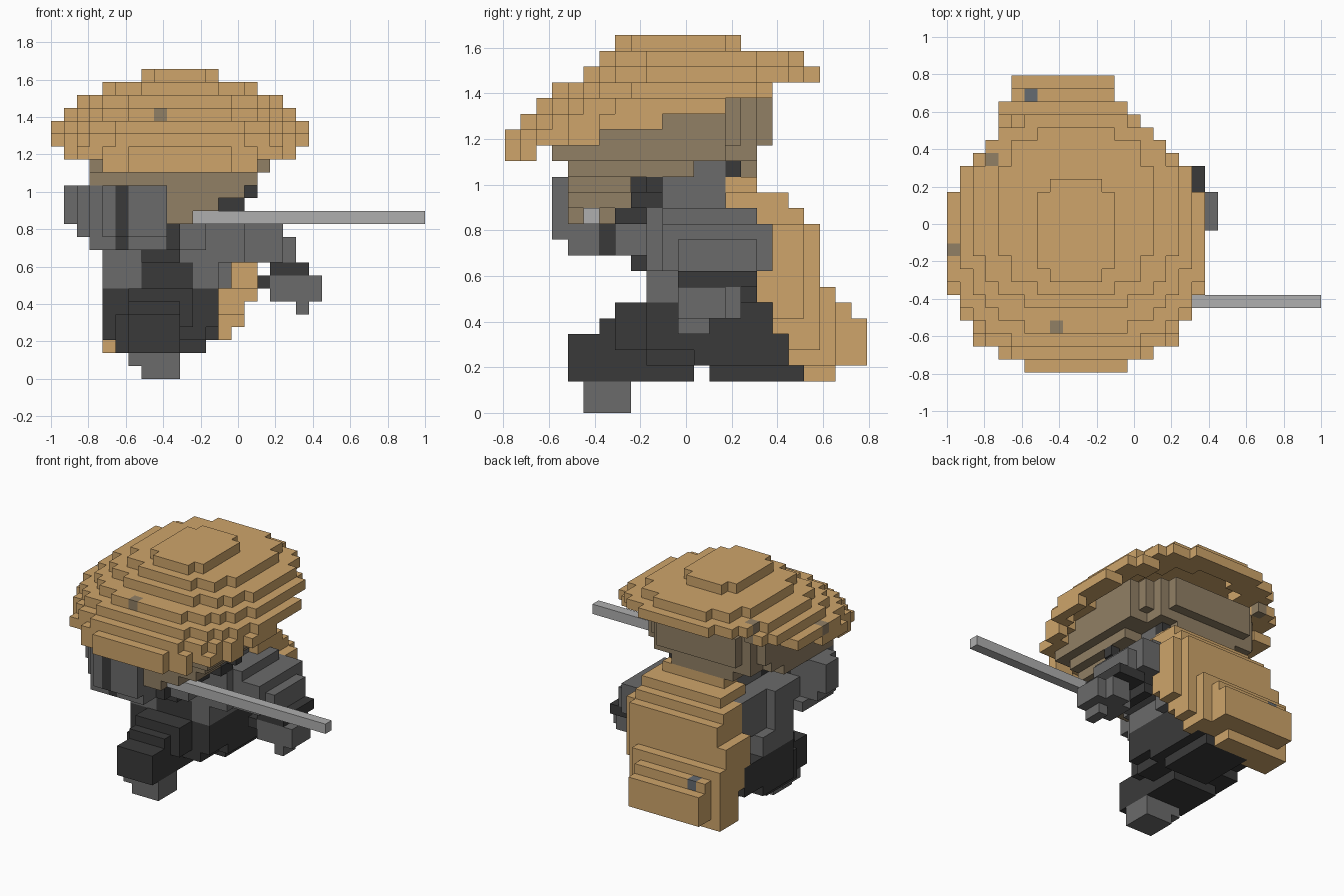
import bpy, bmesh, math
from mathutils import Vector

cube = bpy.data.objects.get("Cube")
if cube:
    bpy.data.objects.remove(cube, do_unlink=True)

U = 2 / 29                                    # size of one block
ORIGIN = Vector((-14.5, -11.5, 0))            # block grid corner


def material(name, rgb):
    m = bpy.data.materials.new(name)
    m.use_nodes = True
    m.diffuse_color = (*rgb, 1)
    bsdf = m.node_tree.nodes["Principled BSDF"]
    bsdf.inputs["Base Color"].default_value = (*rgb, 1)
    bsdf.inputs["Roughness"].default_value = 0.9
    return m


STRAW = material("straw", (0.62, 0.375, 0.145))
BROWN = material("dull_brown", (0.285, 0.215, 0.13))
GREY = material("grey_cloth", (0.147, 0.147, 0.147))
DARK = material("dark_cloth", (0.042, 0.042, 0.042))
STEEL = material("steel", (0.43, 0.43, 0.43))
SLATE = material("slate", (0.13, 0.147, 0.165))

parts = []                                    # (name, material, blocks)
taken = set()


def add(name, mat, blocks):
    """Claim the blocks that no earlier part uses."""
    free = set(blocks) - taken
    taken.update(free)
    parts.append((name, mat, free))


def boxes(*ranges):
    """Blocks filling boxes given as x0, x1, y0, y1, z0, z1."""
    return {(i, j, k) for a, b, c, d, e, f in ranges
            for i in range(a, b) for j in range(c, d) for k in range(e, f)}


# Specks set into the hat and cape
add("hat_specks", BROWN, {(8, 3, 20), (0, 9, 19), (3, 16, 20), (3, 16, 21)})
add("cape_speck", SLATE, {(6, 21, 6), (6, 21, 5)})

# Tilted straw hat: layer -> centre y, half x, half y, back limit
HAT = {23: (11, 3, 4, 15), 22: (12.5, 6, 6.5, 19), 21: (12.5, 8, 7.5, 20),
       20: (12, 9, 9, 17), 19: (10.5, 10, 8.5, 14), 18: (10, 10, 9, 10),
       17: (10, 10, 10, 6), 16: (10, 10, 10, 2)}


def in_layer(i, j, k, inset=0):
    if k not in HAT:
        return False
    cy, rx, ry, back = HAT[k]
    x, y = abs(i + .5 - 10) / (rx - inset + .2), abs(j + .5 - cy) / (ry - inset + .2)
    return x ** 2.3 + y ** 2.3 <= 1 and j < back - inset


add("straw_hat", STRAW, {(i, j, k) for k in HAT for i in range(20) for j in range(21)
                         if in_layer(i, j, k) and not in_layer(i, j, k + 1, 1.2)})

# Sword and the arm holding it
add("sword", STEEL, boxes((11, 29, 5, 6, 12, 13)))
add("right_cuff_band", DARK, boxes((5, 6, 3, 8, 11, 15), (5, 6, 4, 8, 10, 11)))
add("right_wrist", DARK, boxes((9, 10, 6, 7, 10, 12), (8, 10, 8, 9, 9, 11)))
add("right_forearm", GREY, boxes((4, 9, 3, 8, 11, 15), (3, 9, 4, 8, 11, 15),
                                 (2, 9, 5, 8, 11, 15), (1, 9, 6, 8, 12, 15),
                                 (3, 9, 4, 6, 10, 11), (3, 8, 6, 9, 10, 11),
                                 (10, 12, 7, 9, 10, 12), (9, 10, 7, 8, 10, 12)))

# Head with cut back corners and a narrow lower face
add("head", BROWN, {(i, j, k) for i, j, k in boxes(
    (3, 17, 4, 17, 17, 20), (3, 17, 3, 14, 16, 17), (4, 15, 14, 16, 16, 17),
    (3, 16, 4, 12, 15, 16), (6, 10, 12, 16, 15, 16), (10, 13, 15, 16, 15, 16),
    (4, 15, 4, 8, 14, 15), (4, 13, 4, 8, 13, 14), (9, 11, 4, 7, 12, 13))
    if i + j <= 29 and j - i <= 11})

# Left arm hanging by the side
add("left_cuff", DARK, boxes((17, 20, 11, 16, 8, 9), (16, 17, 11, 16, 7, 8)))
add("left_forearm", GREY, boxes((17, 21, 11, 14, 6, 8), (18, 20, 11, 15, 6, 8),
                                (19, 20, 11, 13, 5, 6)))
add("left_upper_arm", GREY, boxes((15, 18, 10, 17, 9, 12), (16, 19, 11, 16, 9, 11),
                                  (14, 16, 10, 16, 12, 13)))

# Torso, collar and belt
add("collar", DARK, boxes((7, 13, 7, 10, 12, 15), (13, 15, 8, 10, 13, 14),
                          (15, 16, 9, 10, 14, 15), (10, 14, 14, 15, 15, 16)))
add("belt", DARK, boxes((7, 11, 9, 10, 7, 9), (7, 9, 8, 9, 9, 10)))
add("right_upper_arm", GREY, boxes((4, 9, 7, 12, 10, 13), (4, 8, 9, 12, 8, 10)))
add("torso", GREY, boxes((5, 15, 9, 16, 9, 13), (4, 13, 9, 14, 7, 9),
                         (7, 14, 9, 14, 13, 15), (9, 14, 11, 14, 15, 16),
                         (11, 14, 14, 16, 7, 9)))

# Striding legs and the front foot
add("front_leg", DARK, boxes((6, 10, 4, 9, 2, 5), (5, 10, 7, 12, 2, 5),
                             (6, 10, 6, 9, 5, 6), (6, 11, 7, 12, 4, 7)))
add("thighs", DARK, boxes((4, 13, 9, 17, 4, 7), (4, 12, 9, 14, 3, 4)))
add("back_leg", DARK, boxes((7, 12, 13, 19, 2, 3), (6, 13, 12, 19, 3, 4),
                            (6, 13, 12, 18, 4, 5), (6, 13, 12, 17, 5, 8)))
add("front_foot", GREY, boxes((7, 10, 5, 8, 0, 1), (6, 10, 5, 8, 1, 2)))

# Straw cape sweeping down and back: z -> x0, x1, y0, y1
CAPE = {2: (4, 11, 18, 21), 3: (4, 14, 18, 23), 4: (4, 15, 18, 23), 5: (4, 15, 17, 23),
        6: (4, 16, 17, 22), 7: (4, 16, 16, 21), 8: (4, 16, 16, 20), 9: (4, 16, 16, 20),
        10: (5, 16, 16, 20), 11: (5, 16, 16, 20), 12: (5, 15, 15, 19),
        13: (6, 15, 14, 18), 14: (7, 14, 14, 16)}
add("straw_cape", STRAW, {(i, j, k) for z, (a, c, y0, y1) in CAPE.items()
                          for i, j, k in boxes((a, c, y0, y1, z, z + 1))
                          if (5 <= i < 13 if j > 20 else i + j < 34)})

# Four corners of each block side, counted outward
SIDES = {}
for axis in range(3):
    for s in (0, 1):
        u, v = (axis + 1) % 3, (axis + 2) % 3
        ring = []
        for p, q in ((0, 0), (1, 0), (1, 1), (0, 1)):
            c = [0, 0, 0]
            c[axis], c[u], c[v] = s, p, q
            ring.append(tuple(c))
        step = [0, 0, 0]
        step[axis] = 2 * s - 1
        SIDES[tuple(step)] = ring if s else ring[::-1]


def build(name, mat, blocks):
    """Mesh only the outer sides of a part's blocks."""
    bm = bmesh.new()
    verts = {}
    for b in sorted(blocks):
        for step, ring in SIDES.items():
            if tuple(p + q for p, q in zip(b, step)) in taken:
                continue
            face = []
            for c in ring:
                key = tuple(p + q for p, q in zip(b, c))
                if key not in verts:
                    verts[key] = bm.verts.new((Vector(key) + ORIGIN) * U)
                face.append(verts[key])
            bm.faces.new(face)
    mesh = bpy.data.meshes.new(name)
    bm.to_mesh(mesh)
    bm.free()
    mesh.materials.append(mat)
    bpy.context.collection.objects.link(bpy.data.objects.new(name, mesh))


for part in parts:
    build(*part)
